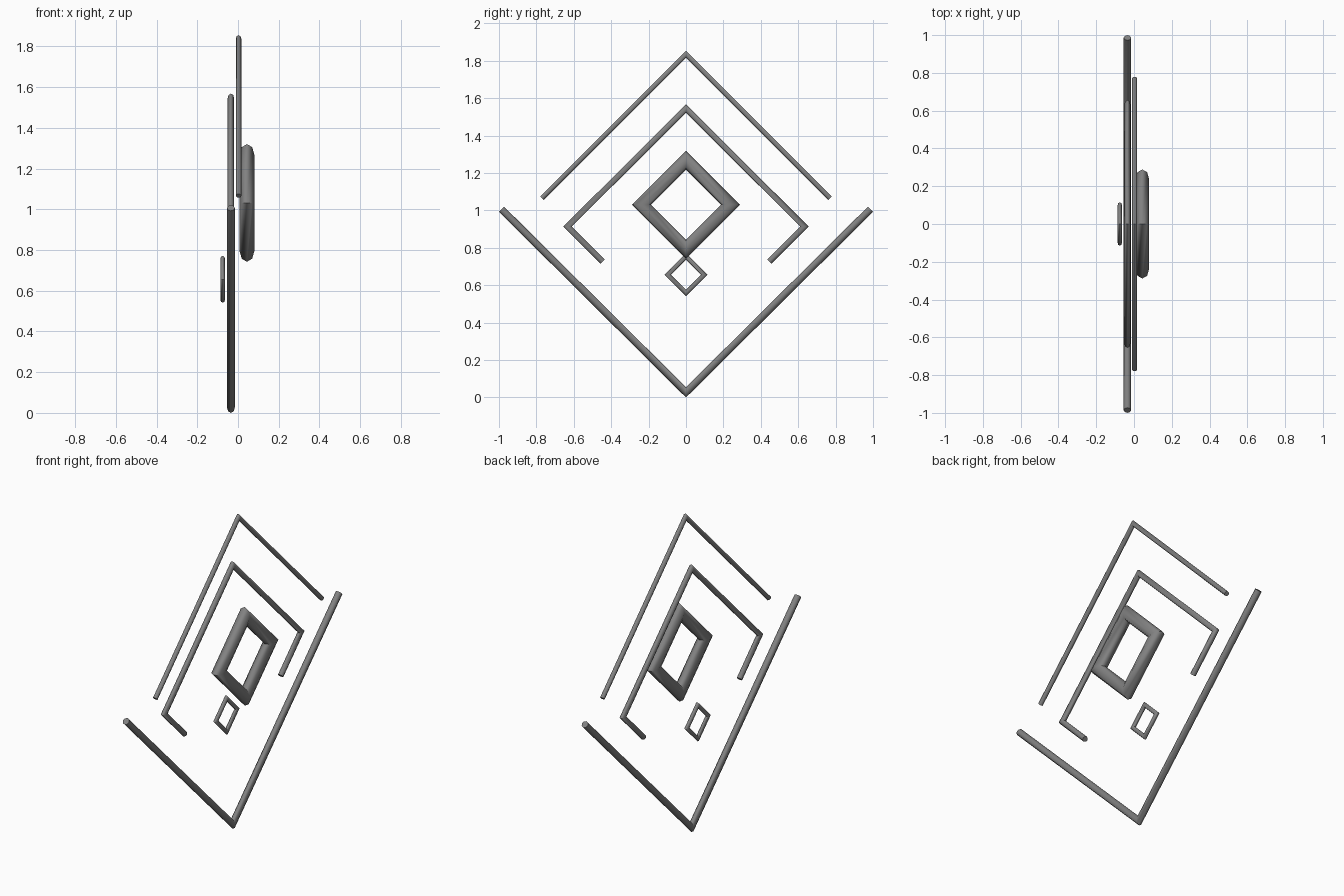
import bpy, bmesh, math
from mathutils import Vector

cube = bpy.data.objects.get("Cube")
if cube:
    bpy.data.objects.remove(cube, do_unlink=True)

grey = bpy.data.materials.new("mid_grey")
grey.use_nodes = True
colour = (0.22, 0.22, 0.22, 1)
grey.diffuse_color = colour
grey.node_tree.nodes["Principled BSDF"].inputs["Base Color"].default_value = colour

SIDES = 8
ACROSS = Vector((1, 0, 0))


def tube(name, x, radius, path, closed=False):
    """Sweep a round section along a flat (y, z) path with mitred corners."""
    pts = [Vector((x, y, z)) for y, z in path]
    n = len(pts)
    bm = bmesh.new()
    rings = []
    for i, p in enumerate(pts):
        before = p - pts[i - 1] if closed or i > 0 else pts[1] - p
        after = pts[(i + 1) % n] - p if closed or i < n - 1 else before
        before, after = before.normalized(), after.normalized()
        tangent = (before + after).normalized()
        side = tangent.cross(ACROSS) / tangent.dot(after)
        ring = []
        for k in range(SIDES):
            a = math.tau * k / SIDES
            offset = ACROSS * math.cos(a) + side * math.sin(a)
            ring.append(bm.verts.new(p + offset * radius))
        rings.append(ring)
    for i in range(n if closed else n - 1):
        a, b = rings[i], rings[(i + 1) % n]
        for k in range(SIDES):
            m = (k + 1) % SIDES
            bm.faces.new((a[k], a[m], b[m], b[k]))
    # flat end caps
    if not closed:
        bm.faces.new(rings[0])
        bm.faces.new(rings[-1])
    bmesh.ops.recalc_face_normals(bm, faces=bm.faces)
    mesh = bpy.data.meshes.new(name)
    bm.to_mesh(mesh)
    bm.free()
    mesh.materials.append(grey)
    obj = bpy.data.objects.new(name, mesh)
    bpy.context.collection.objects.link(obj)
    bpy.ops.object.select_all(action="DESELECT")
    obj.select_set(True)
    bpy.context.view_layer.objects.active = obj
    bpy.ops.object.shade_smooth_by_angle(angle=math.radians(50))
    return obj


def mirrored(half):
    """Complete a path that starts on the centre line."""
    return [(-y, z) for y, z in reversed(half[1:])] + half


def diamond(z, size):
    return [(0, z + size), (size, z), (0, z - size), (-size, z)]


# Open angled bars
tube("upper_chevron", 0.003, 0.0135, mirrored([(0, 1.836), (0.77, 1.066)]))
tube("middle_bracket", -0.035, 0.016,
     mirrored([(0, 1.545), (0.633, 0.914), (0.445, 0.726)]))
tube("lower_chevron", -0.035, 0.0195, mirrored([(0, 0.0275), (0.986, 1.006)]))

# Closed diamond frames
tube("large_diamond", 0.044, 0.036, diamond(1.031, 0.238), closed=True)
tube("small_diamond", -0.075, 0.012, diamond(0.656, 0.098), closed=True)
